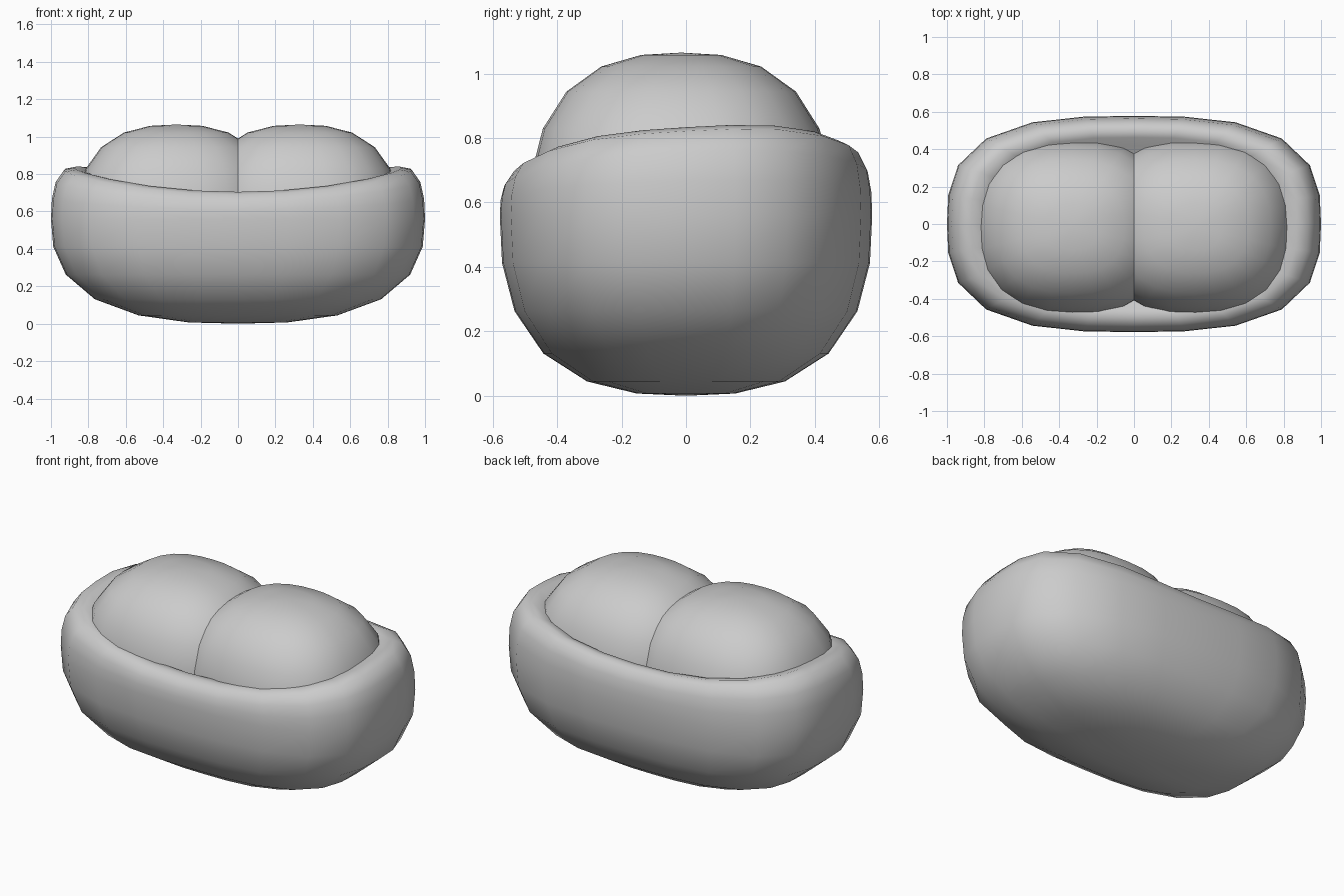
import bpy, bmesh
from math import sin, cos, pi

if "Cube" in bpy.data.objects:
    bpy.data.objects.remove(bpy.data.objects["Cube"])

SEGS = 24


def squircle(a, n):
    """Point at angle a on a unit superellipse of exponent n."""
    c, s = cos(a), sin(a)
    k = (abs(c) ** n + abs(s) ** n) ** (-1 / n)
    return c * k, s * k


def loft(name, rings, bottom, top):
    """Skin a stack of rings (bottom to top) and close both poles."""
    bm = bmesh.new()
    loops = [[bm.verts.new(p) for p in ring] for ring in rings]
    for a, b in zip(loops, loops[1:]):
        for i in range(SEGS):
            j = (i + 1) % SEGS
            bm.faces.new((a[i], a[j], b[j], b[i]))
    low, high = bm.verts.new(bottom), bm.verts.new(top)
    for i in range(SEGS):
        j = (i + 1) % SEGS
        bm.faces.new((low, loops[0][j], loops[0][i]))
        bm.faces.new((high, loops[-1][i], loops[-1][j]))
    bmesh.ops.recalc_face_normals(bm, faces=bm.faces[:])
    for f in bm.faces:
        f.smooth = True
    mesh = bpy.data.meshes.new(name)
    bm.to_mesh(mesh)
    bm.free()
    obj = bpy.data.objects.new(name, mesh)
    bpy.context.collection.objects.link(obj)
    return obj


def plan(scale, half_x, half_y, n):
    pts = [squircle(2 * pi * i / SEGS, n) for i in range(SEGS)]
    return [(x * half_x * scale, y * half_y * scale) for x, y in pts]


# Shell: rounded tub with a saddle-shaped rolled rim
MID = 0.56
rings = []
for k in range(1, 7):
    s, z = squircle(-pi / 2 + k * pi / 12, 2.6)
    rings.append([(x, y, MID + MID * z) for x, y in plan(s, 1.0, 0.578, 2.95)])
rim = [(0.995, 0.35), (0.975, 0.66), (0.93, 0.91), (0.87, 1.0), (0.80, 0.98), (0.72, 0.75)]
for s, t in rim:
    ring = []
    for x, y in plan(s, 1.0, 0.578, 2.95):
        height = 0.735 + 0.13 * x * x + 0.06 * y - MID
        ring.append((x, y, MID + t * height))
    rings.append(ring)
loft("shell", rings, (0, 0, 0), (0, 0, 0.6))

# Two overlapping domes resting inside the shell
for side, label in ((-1, "left"), (1, "right")):
    cx, cy, cz = 0.33 * side, -0.015, 0.565
    rings = []
    for k in range(-5, 6):
        s, z = squircle(k * pi / 12, 2.5)
        h = 0.5 if z > 0 else 0.3
        rings.append([(cx + x, cy + y, cz + h * z) for x, y in plan(s, 0.53, 0.47, 2.5)])
    loft(label + "_dome", rings, (cx, cy, cz - 0.3), (cx, cy, cz + 0.5))
